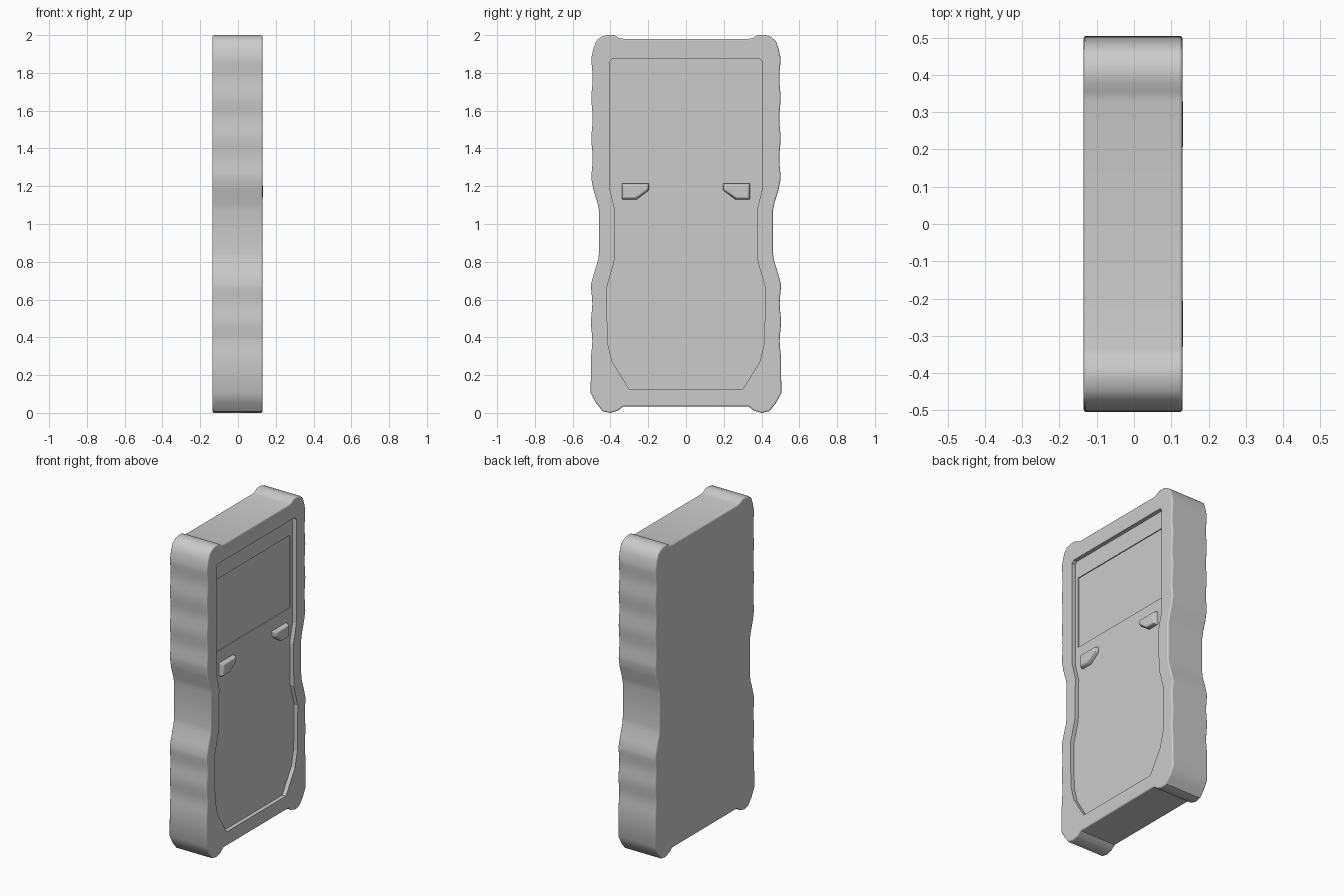
import bpy
import bmesh
import math

if "Cube" in bpy.data.objects:
    bpy.data.objects.remove(bpy.data.objects["Cube"])

grey = bpy.data.materials.new("plain grey")
grey.use_nodes = True
grey.diffuse_color = (0.6, 0.6, 0.6, 1)
grey.node_tree.nodes["Principled BSDF"].inputs["Base Color"].default_value = (0.6, 0.6, 0.6, 1)


def mirrored(half):
    """Close a right-hand (y, z) profile with its mirror image."""
    return half + [(-y, z) for y, z in reversed(half)]


def loft(name, layers):
    """Skin a stack of equal (x, profile) layers and cap both ends."""
    bm = bmesh.new()
    rings = [[bm.verts.new((x, y, z)) for y, z in prof] for x, prof in layers]
    n = len(rings[0])
    for a, b in zip(rings, rings[1:]):
        for i in range(n):
            j = (i + 1) % n
            bm.faces.new((a[i], a[j], b[j], b[i]))
    bm.faces.new(rings[0])
    bm.faces.new(rings[-1])
    bmesh.ops.recalc_face_normals(bm, faces=bm.faces)
    mesh = bpy.data.meshes.new(name)
    bm.to_mesh(mesh)
    bm.free()
    mesh.materials.append(grey)
    obj = bpy.data.objects.new(name, mesh)
    bpy.context.collection.objects.link(obj)
    return obj


def bevel(obj, width, segments):
    mod = obj.modifiers.new("rounded edges", "BEVEL")
    mod.width, mod.segments = width, segments
    mod.limit_method, mod.angle_limit = "ANGLE", math.radians(50)


def smooth(obj, angle):
    bpy.ops.object.select_all(action="DESELECT")
    obj.select_set(True)
    bpy.context.view_layer.objects.active = obj
    bpy.ops.object.shade_smooth_by_angle(angle=math.radians(angle))


def grooves(z0, z1, count, edge):
    """Shallow wavy finger grips along the side."""
    steps = count * 8
    return [(edge - 0.0035 * (1 - math.cos(math.tau * count * i / steps)),
             z0 + (z1 - z0) * i / steps) for i in range(steps + 1)]


# Case outline: corner bumpers, grips and narrow waist
outline = mirrored(
    [(0.33, 0.035), (0.36, 0.012), (0.40, 0), (0.44, 0.008), (0.475, 0.05), (0.505, 0.105)]
    + grooves(0.28, 0.68, 2, 0.503)
    + [(0.487, 0.74), (0.465, 0.81), (0.46, 0.85), (0.46, 1.07), (0.468, 1.11), (0.49, 1.18)]
    + grooves(1.24, 1.88, 3, 0.501)
    + [(0.49, 1.93), (0.475, 1.97), (0.45, 1.99), (0.42, 2.0), (0.38, 2.0), (0.355, 1.985), (0.33, 1.98)])
case = loft("case", [(-0.135, outline), (0.13, outline)])
bevel(case, 0.008, 3)

# Flat face sunk inside the raised rim
opening = mirrored([(0.30, 0.125), (0.39, 0.27), (0.415, 0.37), (0.42, 0.66), (0.38, 0.80),
                    (0.375, 1.07), (0.405, 1.19), (0.405, 1.86), (0.39, 1.875)])
pocket = loft("pocket_cutter", [(0.104, opening), (0.2, opening)])

# Screen recess
frame = mirrored([(0.38, 1.295), (0.38, 1.76)])
screen = loft("screen_cutter", [(0.098, frame), (0.2, frame)])

for cutter in (pocket, screen):
    cutter.hide_render = True
    cutter.hide_set(True)
    cut = case.modifiers.new("cut", "BOOLEAN")
    cut.operation, cut.solver, cut.object = "DIFFERENCE", "EXACT", cutter
smooth(case, 35)

# Two buttons below the screen
base = [(0.195, 1.215), (0.34, 1.215), (0.34, 1.13), (0.262, 1.13), (0.195, 1.18)]
top = [(0.205, 1.207), (0.33, 1.207), (0.33, 1.138), (0.266, 1.138), (0.205, 1.182)]
for side, sign in (("left", 1), ("right", -1)):
    low, high = ([(sign * y, z) for y, z in prof] for prof in (base, top))
    button = loft(side + "_button", [(0.095, low), (0.115, low), (0.132, high)])
    bevel(button, 0.005, 2)
    smooth(button, 40)
